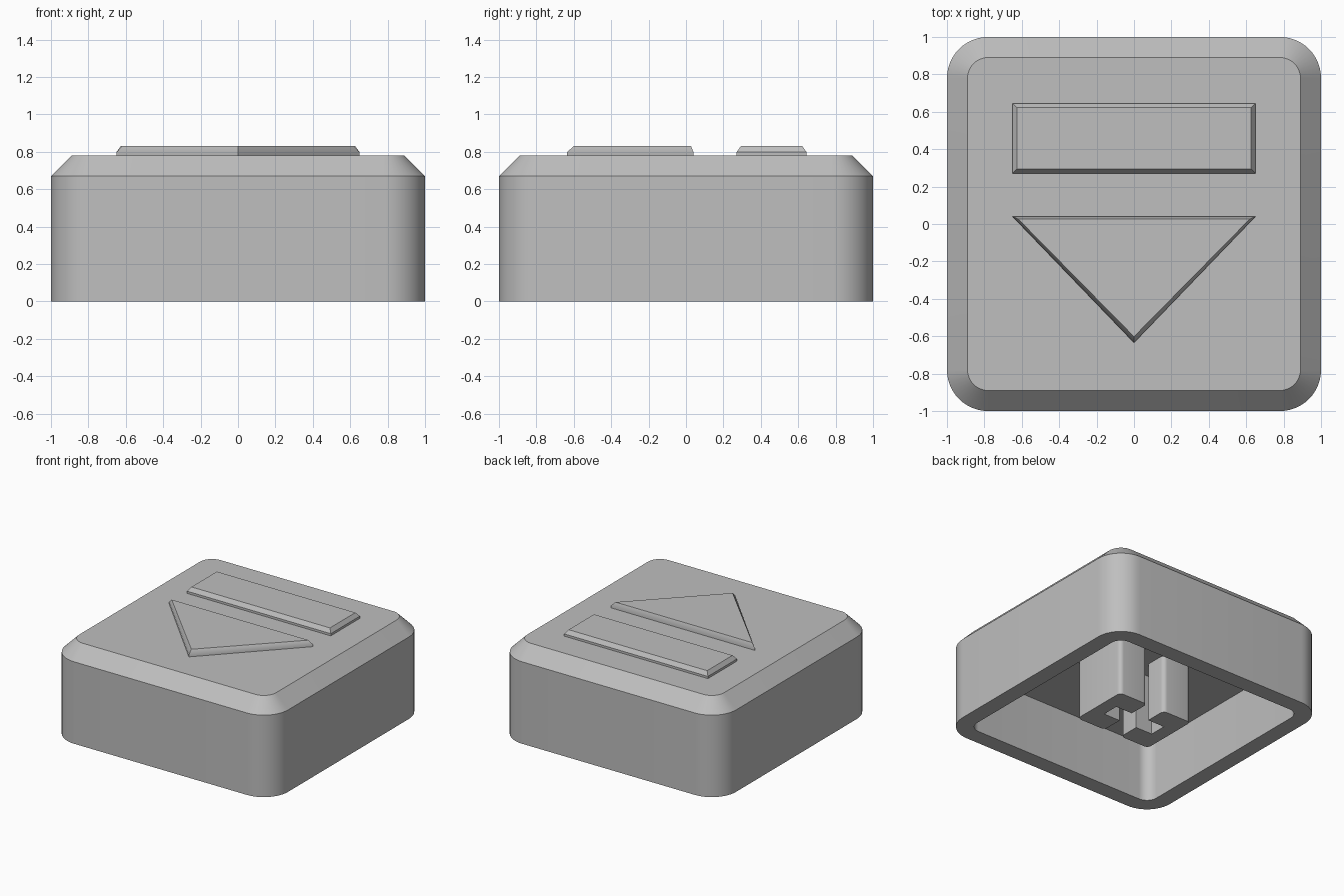
import bpy
import bmesh
from math import cos, sin, pi

if "Cube" in bpy.data.objects:
    bpy.data.objects.remove(bpy.data.objects["Cube"], do_unlink=True)

GREY = (0.52, 0.52, 0.52, 1)
TOP, CEILING = 0.78, 0.48

grey = bpy.data.materials.new("plain_grey")
grey.use_nodes = True
grey.diffuse_color = GREY
grey.node_tree.nodes["Principled BSDF"].inputs["Base Color"].default_value = GREY


def finish(name, bm):
    """Turn a bmesh into a smooth-by-angle grey object."""
    bmesh.ops.recalc_face_normals(bm, faces=bm.faces)
    mesh = bpy.data.meshes.new(name)
    bm.to_mesh(mesh)
    bm.free()
    mesh.materials.append(grey)
    ob = bpy.data.objects.new(name, mesh)
    bpy.context.collection.objects.link(ob)
    bpy.ops.object.select_all(action="DESELECT")
    ob.select_set(True)
    bpy.context.view_layer.objects.active = ob
    bpy.ops.object.shade_smooth_by_angle()
    return ob


def rounded_square(bm, half, radius, z, steps=12):
    """Ring of vertices around a square with round corners."""
    ring = []
    c = half - radius
    for q, (sx, sy) in enumerate([(1, 1), (-1, 1), (-1, -1), (1, -1)]):
        for i in range(steps + 1):
            a = (q + i / steps) * pi / 2
            ring.append(bm.verts.new((sx * c + radius * cos(a), sy * c + radius * sin(a), z)))
    return ring


def prism(outline, z0, z1):
    """Extrude a flat outline; returns the bmesh and its top face."""
    bm = bmesh.new()
    low = [bm.verts.new((x, y, z0)) for x, y in outline]
    high = [bm.verts.new((x, y, z1)) for x, y in outline]
    bm.faces.new(low[::-1])
    top = bm.faces.new(high)
    n = len(outline)
    for i in range(n):
        j = (i + 1) % n
        bm.faces.new((low[i], low[j], high[j], high[i]))
    bmesh.ops.recalc_face_normals(bm, faces=bm.faces)
    return bm, top


# Hollow cap shell: from the inner ceiling, round the rim, up to the top
bm = bmesh.new()
profile = [(0.867, 0.09, CEILING), (0.867, 0.09, 0), (1, 0.22, 0),
           (1, 0.22, 0.67), (0.89, 0.11, TOP)]
rings = [rounded_square(bm, *p) for p in profile]
for a, b in zip(rings, rings[1:]):
    for i in range(len(a)):
        j = (i + 1) % len(a)
        bm.faces.new((a[i], a[j], b[j], b[i]))
bm.faces.new(rings[0])
bm.faces.new(rings[-1])
finish("cap_shell", bm)


# Raised bar and arrow with chamfered upper edges
def raised_symbol(name, outline):
    bm, top = prism(outline, TOP - 0.01, 0.798)
    bmesh.ops.inset_region(bm, faces=[top], thickness=0.033, depth=0.032)
    finish(name, bm)


raised_symbol("raised_bar", [(-0.65, 0.27), (0.65, 0.27), (0.65, 0.645), (-0.65, 0.645)])
raised_symbol("raised_arrow", [(-0.65, 0.04), (0, -0.635), (0.65, 0.04)])

# Two facing C-shaped stem halves that leave a cross-shaped slot
half_outline = [(0.08, -0.245), (0.34, -0.245), (0.34, 0.245), (0.08, 0.245),
                (0.08, 0.07), (0.23, 0.07), (0.23, -0.07), (0.08, -0.07)]
for name, side in (("left_stem_half", 1), ("right_stem_half", -1)):
    bm, _ = prism([(side * x, y) for x, y in half_outline], 0, CEILING + 0.01)
    corners = [e for e in bm.edges
               if e.verts[0].co.z != e.verts[1].co.z and abs(e.verts[0].co.y) > 0.2]
    bmesh.ops.bevel(bm, geom=corners, offset=0.035, segments=6, profile=0.5,
                    affect="EDGES")
    finish(name, bm)
